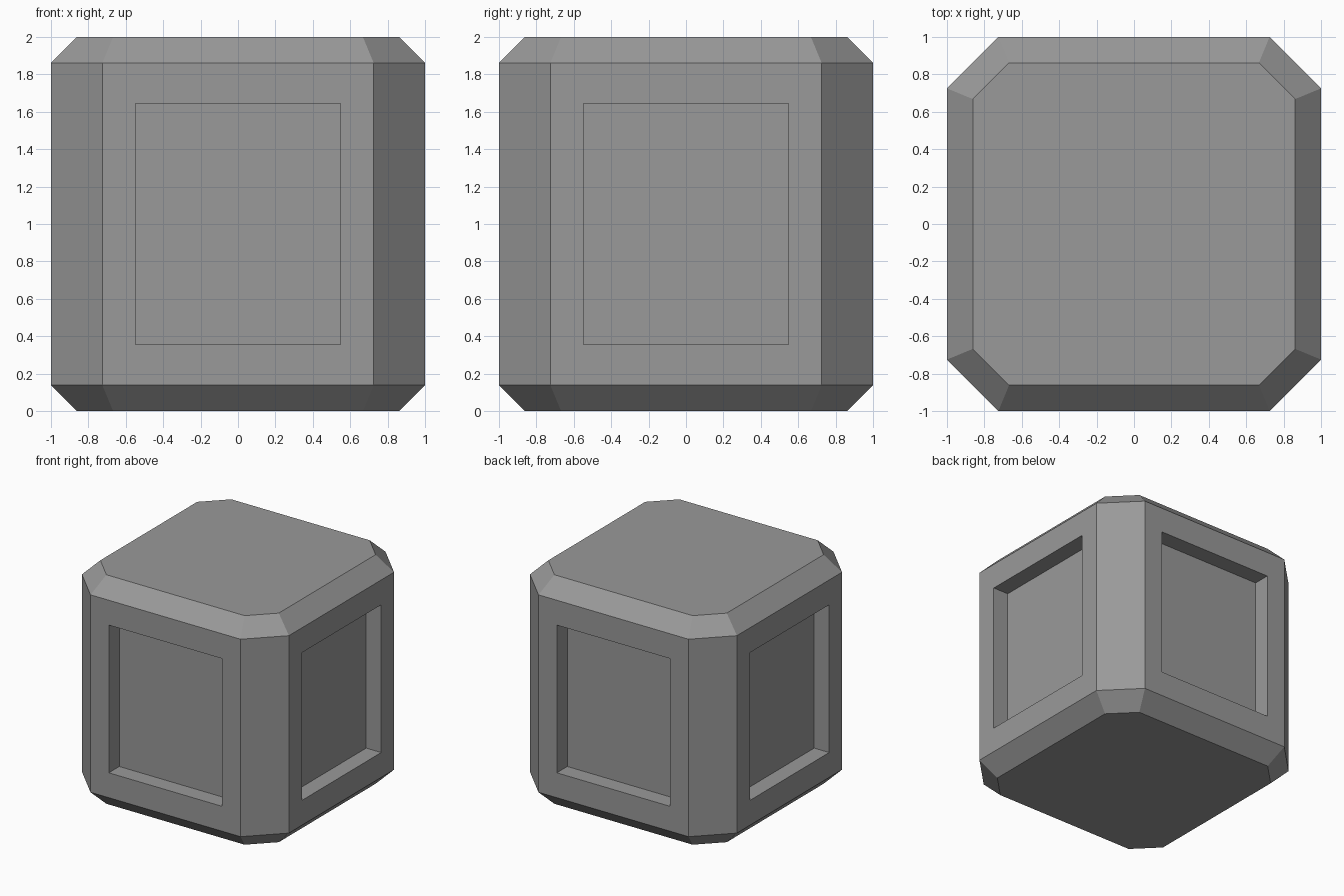
import bpy, bmesh
from mathutils import Vector

if "Cube" in bpy.data.objects:
    bpy.data.objects.remove(bpy.data.objects["Cube"])

HALF, CORNER, BEVEL = 1.0, 0.725, 0.138   # body half width, corner cut, rim bevel
PANEL_X, PANEL_Z, DEPTH = 0.548, 0.645, 0.145  # recess half sizes and depth


def octagon(bm, half, corner, z):
    """Ring of eight points: a square with cut corners."""
    pts = []
    x, y, p, q = 1, 0, half, corner
    for _ in range(4):
        for s in (-q, q):
            pts.append((x * p - y * s, y * p + x * s, z))
        x, y = -y, x
    return [bm.verts.new(co) for co in pts]


bm = bmesh.new()

# Chamfered body: four stacked rings, capped at both ends
inner = (HALF - BEVEL, CORNER - BEVEL * 0.414)
outer = (HALF, CORNER)
rings = [octagon(bm, *size, z) for size, z in
         ((inner, 0), (outer, BEVEL), (outer, 2 - BEVEL), (inner, 2))]
for low, high in zip(rings, rings[1:]):
    for i in range(8):
        j = (i + 1) % 8
        bm.faces.new((low[i], low[j], high[j], high[i]))
bm.faces.new(rings[0][::-1])
bm.faces.new(rings[-1])
bm.normal_update()

# Recessed rectangular panel on each of the four wide sides
sides = [f for f in bm.faces
         if abs(f.normal.z) < 0.01 and max(abs(f.normal.x), abs(f.normal.y)) > 0.99]
bmesh.ops.inset_individual(bm, faces=sides, thickness=0.1)
for f in sides:
    c, n = f.calc_center_median(), f.normal.copy()
    across = Vector((-n.y, n.x, 0))
    for v in f.verts:
        d = v.co - c
        u = PANEL_X if d.dot(across) > 0 else -PANEL_X
        w = PANEL_Z if d.z > 0 else -PANEL_Z
        v.co = c + across * u + Vector((0, 0, w))
bm.normal_update()
bmesh.ops.inset_individual(bm, faces=sides, thickness=0, depth=-DEPTH)
bm.normal_update()

mesh = bpy.data.meshes.new("panelled_block")
bm.to_mesh(mesh)
bm.free()

# Dark grey surface
grey = bpy.data.materials.new("dark_grey")
grey.diffuse_color = (0.32, 0.32, 0.32, 1)
grey.use_nodes = True
grey.node_tree.nodes["Principled BSDF"].inputs["Base Color"].default_value = grey.diffuse_color
mesh.materials.append(grey)
bpy.context.collection.objects.link(bpy.data.objects.new("panelled_block", mesh))
